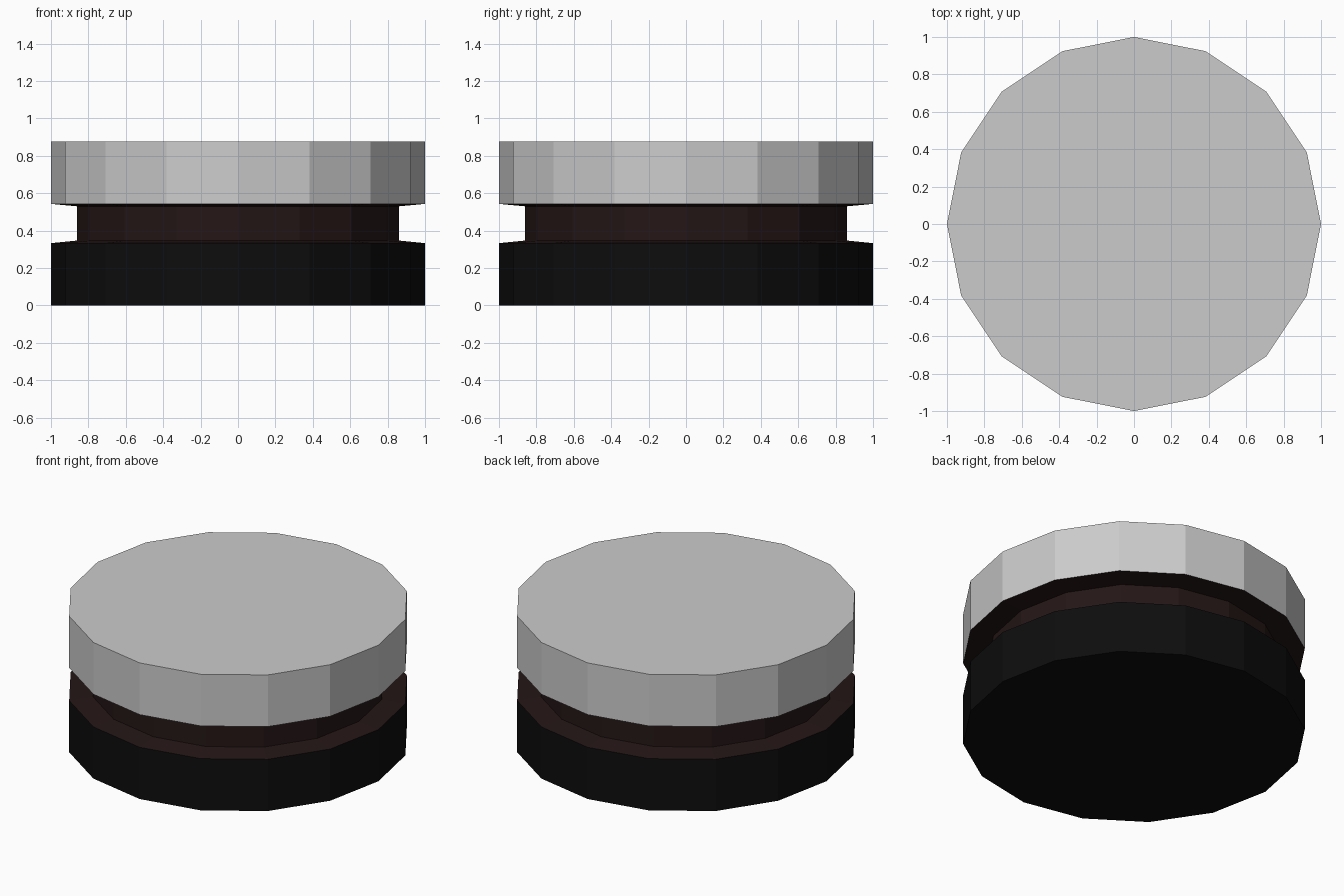
import bpy, bmesh, math

if "Cube" in bpy.data.objects:
    bpy.data.objects.remove(bpy.data.objects["Cube"])

SIDES = 16


def material(name, rgb):
    mat = bpy.data.materials.new(name)
    mat.diffuse_color = (*rgb, 1)
    mat.use_nodes = True
    mat.node_tree.nodes["Principled BSDF"].inputs["Base Color"].default_value = mat.diffuse_color
    return mat


def lathe(name, profile, mat=None, cap=None):
    """Spin (radius, z) points into a faceted band; cap the named end."""
    bm = bmesh.new()
    rings = [[bm.verts.new((r * math.cos(math.tau * i / SIDES),
                            r * math.sin(math.tau * i / SIDES), z))
              for i in range(SIDES)] for r, z in profile]
    for low, high in zip(rings, rings[1:]):
        for i in range(SIDES):
            j = (i + 1) % SIDES
            bm.faces.new((low[i], low[j], high[j], high[i]))
    if cap == "top":
        bm.faces.new(rings[-1])
    elif cap == "bottom":
        bm.faces.new(rings[0][::-1])
    mesh = bpy.data.meshes.new(name)
    bm.to_mesh(mesh)
    bm.free()
    if mat:
        mesh.materials.append(mat)
    obj = bpy.data.objects.new(name, mesh)
    bpy.context.collection.objects.link(obj)
    return obj


black = material("black", (0.004, 0.004, 0.004))
brown = material("dark brown", (0.018, 0.008, 0.008))

# Lower disc, groove with its two sloped lips, upper disc
lathe("lower_disc", [(1, 0), (1, 0.333)], black, cap="bottom")
lathe("groove", [(1, 0.333), (0.86, 0.347), (0.86, 0.53), (1, 0.543)], brown)
lathe("upper_disc", [(1, 0.543), (1, 0.876)], cap="top")
